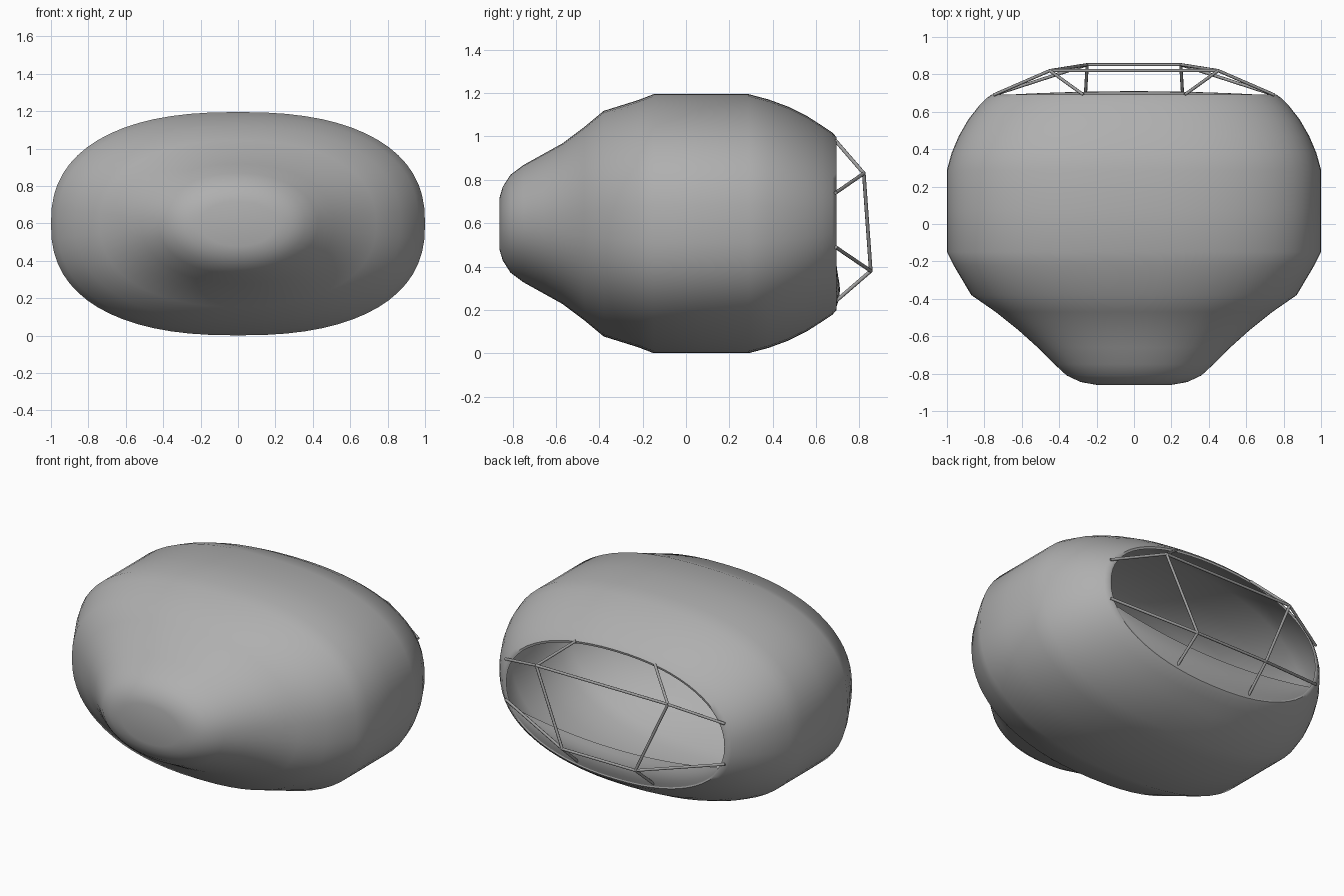
import bpy, bmesh, math
from mathutils import Vector

if "Cube" in bpy.data.objects:
    bpy.data.objects.remove(bpy.data.objects["Cube"])

SIDES = 64


def material(name, value):
    mat = bpy.data.materials.new(name)
    mat.diffuse_color = (value, value, value, 1)
    mat.use_nodes = True
    mat.node_tree.nodes["Principled BSDF"].inputs["Base Color"].default_value = mat.diffuse_color
    return mat


HULL_GREY = material("hull_grey", 0.43)
FRAME_GREY = material("frame_grey", 0.34)


def make_object(name, bm, mat, angle):
    mesh = bpy.data.meshes.new(name)
    bm.to_mesh(mesh)
    bm.free()
    mesh.materials.append(mat)
    obj = bpy.data.objects.new(name, mesh)
    bpy.context.collection.objects.link(obj)
    bpy.ops.object.select_all(action='DESELECT')
    obj.select_set(True)
    bpy.context.view_layer.objects.active = obj
    bpy.ops.object.shade_smooth_by_angle(angle=math.radians(angle))
    return obj


def rounded(value, power):
    return math.copysign(abs(value) ** (2 / power), value)


# hull: superellipse sections along y (y, half width, half height, squareness)
sections = [
    (-0.86, 0.20, 0.12, 2.1), (-0.845, 0.285, 0.17, 2.1), (-0.81, 0.36, 0.225, 2.1),
    (-0.75, 0.425, 0.27, 2.1), (-0.66, 0.515, 0.32, 2.15), (-0.57, 0.615, 0.37, 2.2),
    (-0.47, 0.74, 0.445, 2.25), (-0.38, 0.87, 0.52, 2.3), (-0.22, 0.965, 0.57, 2.4),
    (-0.15, 1.0, 0.597, 2.4), (0.07, 1.0, 0.597, 2.4), (0.29, 1.0, 0.597, 2.4),
    (0.38, 0.975, 0.573, 2.4), (0.47, 0.937, 0.54, 2.35), (0.56, 0.885, 0.495, 2.3),
    (0.63, 0.83, 0.45, 2.25), (0.675, 0.785, 0.42, 2.2), (0.693, 0.76, 0.40, 2.2),
    (0.69, 0.745, 0.387, 2.2)]
MID = 0.598
bm = bmesh.new()
rings = []
for y, w, h, p in sections:
    ring = []
    for i in range(SIDES):
        a = math.tau * i / SIDES
        ring.append(bm.verts.new((w * rounded(math.cos(a), p), y,
                                  MID + h * rounded(math.sin(a), p))))
    rings.append(ring)
for r0, r1 in zip(rings, rings[1:]):
    for i in range(SIDES):
        j = (i + 1) % SIDES
        bm.faces.new((r0[i], r0[j], r1[j], r1[i]))
bm.faces.new(rings[0])
bmesh.ops.recalc_face_normals(bm, faces=bm.faces)
make_object("hull", bm, HULL_GREY, 50)

# sill: bulged panel closing the bottom of the opening, with a dipped top edge
bm = bmesh.new()
cols = []
for i in range(33):
    t = i / 16 - 1
    x = 0.70 * t
    bottom = MID - 0.395 * (1 - abs(x / 0.755) ** 2.2) ** (1 / 2.2)
    top = 0.385 + 0.07 * t * t
    col = []
    for k in range(7):
        s = k / 6
        bulge = 0.02 * math.sin(math.pi * s) * (1 - t * t)
        col.append(bm.verts.new((x, 0.69 + bulge, bottom + (top - bottom) * s)))
    cols.append(col)
for c0, c1 in zip(cols, cols[1:]):
    for k in range(6):
        bm.faces.new((c0[k], c0[k + 1], c1[k + 1], c1[k]))
bmesh.ops.recalc_face_normals(bm, faces=bm.faces)
if sum(f.normal.y for f in bm.faces) < 0:
    bmesh.ops.reverse_faces(bm, faces=bm.faces)
make_object("opening_sill", bm, HULL_GREY, 40)


# window frame: thin bars joined at four corner nodes
def bar(name, start, end, radius=0.0085):
    a, b = Vector(start), Vector(end)
    bm = bmesh.new()
    bmesh.ops.create_cone(bm, cap_ends=True, segments=8, radius1=radius,
                          radius2=radius, depth=(b - a).length)
    obj = make_object(name, bm, FRAME_GREY, 50)
    obj.location = (a + b) / 2
    obj.rotation_mode = 'QUATERNION'
    obj.rotation_quaternion = (b - a).to_track_quat('Z', 'Y')


UP, LOW = (0.45, 0.82, 0.83), (0.25, 0.852, 0.38)
bar("frame_upper_rail", (-UP[0], *UP[1:]), UP)
bar("frame_lower_rail", (-LOW[0], *LOW[1:]), LOW)
for side, s in (("right", 1), ("left", -1)):
    def m(p):
        return (s * p[0], p[1], p[2])
    bar("frame_post_" + side, m(UP), m(LOW))
    bar("frame_top_strut_" + side, m(UP), m((0.27, 0.69, 0.98)))
    bar("frame_upper_side_strut_" + side, m(UP), m((0.75, 0.69, 0.74)))
    bar("frame_lower_side_strut_" + side, m(LOW), m((0.75, 0.69, 0.49)))
    bar("frame_bottom_strut_" + side, m(LOW), m((0.26, 0.69, 0.24)))
